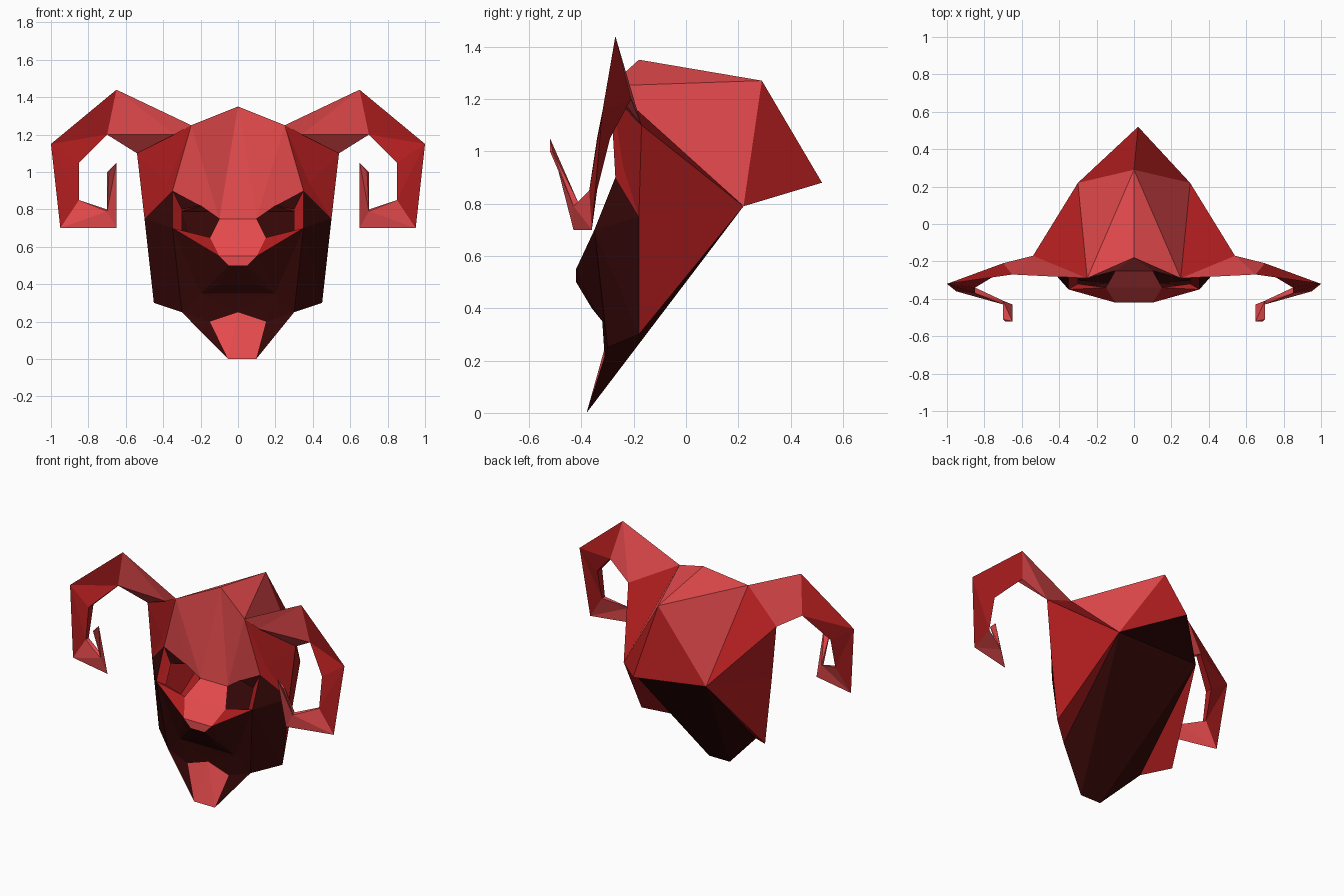
import bpy, bmesh
from mathutils import Vector

cube = bpy.data.objects.get("Cube")
if cube:
    bpy.data.objects.remove(cube)


def material(name, rgb):
    m = bpy.data.materials.new(name)
    m.use_nodes = True
    m.diffuse_color = (*rgb, 1)
    m.node_tree.nodes["Principled BSDF"].inputs["Base Color"].default_value = (*rgb, 1)
    return m


MATERIALS = [material("light_red", (.8, .07, .075)),
             material("red", (.42, .012, .013)),
             material("dark_red", (.034, .002, .002))]
LIGHT, RED, DARK = range(3)


def finish(name, bm):
    bmesh.ops.triangulate(bm, faces=bm.faces[:])
    bmesh.ops.recalc_face_normals(bm, faces=bm.faces[:])
    mesh = bpy.data.meshes.new(name)
    bm.to_mesh(mesh)
    bm.free()
    for m in MATERIALS:
        mesh.materials.append(m)
    obj = bpy.data.objects.new(name, mesh)
    bpy.context.collection.objects.link(obj)
    return obj


# Landmarks of one half of the head, in hundredths
POINTS = dict(
    crown=(0, -18, 135), back_top=(0, 29, 127), tip=(0, 52, 88),
    temple=(30, 22, 79), horn_root=(25, -29, 125), corner=(54, -17, 110),
    brow_side=(38, -24, 94), brow=(35, -27, 90), side=(50, -18, 75),
    bridge=(10, -25, 75), nostril=(15, -34, 65), nose=(10, -42, 55), lip=(5, -42, 50),
    lid=(20, -26, 82), lid_out=(30, -27, 80), eye_out=(30, -32, 68),
    cheek=(35, -35, 70), mouth=(20, -32, 35), philtrum=(10, -36, 40),
    jaw=(30, -30, 25), jaw_out=(45, -18, 30),
    chin_top=(15, -31, 20), chin_mid=(0, -31, 25), chin=(7.5, -38, 0))

# Panels by colour; a leading dash means the point on the opposite half.
# The eyes are left open between bridge, lids, eye_out and nostril.
PANELS = {
    LIGHT: ["crown back_top horn_root", "horn_root back_top temple",
            "crown bridge -bridge", "crown horn_root bridge",
            "horn_root brow lid", "horn_root lid bridge",
            "bridge -bridge -nostril nostril", "nostril -nostril -nose nose",
            "nose -nose -lip lip", "chin_top chin_mid -chin_top -chin chin"],
    RED: ["horn_root corner temple", "back_top tip temple",
          "corner temple side", "side temple jaw_out", "temple jaw_out jaw",
          "horn_root brow_side corner", "horn_root brow brow_side",
          "brow_side brow side", "brow_side side corner",
          "brow cheek eye_out lid_out", "nostril eye_out cheek", "nostril cheek nose"],
    DARK: ["brow lid_out lid", "side brow cheek",
           "cheek nose mouth", "nose lip mouth", "cheek mouth jaw",
           "cheek jaw jaw_out", "cheek jaw_out side",
           "lip -lip -philtrum philtrum", "lip mouth philtrum",
           "philtrum -philtrum -mouth mouth", "mouth chin_top jaw",
           "mouth -mouth -chin_top chin_mid chin_top",
           "jaw chin_top chin", "temple jaw chin",
           "temple chin -chin -temple", "temple -temple tip"]}

# Head, mirrored panel by panel
bm = bmesh.new()
verts = {}


def vertex(name, side):
    if name.startswith("-"):
        name, side = name[1:], -side
    x, y, z = POINTS[name]
    key = (name, side if x else 0)
    if key not in verts:
        verts[key] = bm.verts.new(Vector((x * side, y, z)) / 100)
    return verts[key]


for colour, panels in PANELS.items():
    for panel in panels:
        for side in (1, -1):
            corners = [vertex(n, side) for n in panel.split()]
            if not any(set(f.verts) == set(corners) for f in bm.faces):
                bm.faces.new(corners).material_index = colour
# The chin and the back tip sit slightly off centre
for v in bm.verts:
    if v.co.z < .01 or v.co.y > .5:
        v.co.x += .022
finish("head", bm)

# Curled horns: triangular rings (outer, back, front), in hundredths
RINGS = [((25, -29, 125), (54, -17, 110), (34, -27, 120)),
         ((65, -27, 144), (70, -21, 120), (70, -25, 120)),
         ((100, -32, 115), (85, -29, 105), (85, -34, 105)),
         ((95, -36, 70), (85, -34, 85), (85, -37, 85)),
         ((65, -43, 70), (70, -41, 80), (70, -43, 79)),
         ((65, -52, 105), (70, -51, 100), (69, -52, 100))]
SEGMENT_COLOURS = (LIGHT, RED, RED, LIGHT, LIGHT)


def horn(name, side):
    bm = bmesh.new()
    rings = [[bm.verts.new(Vector((x * side, y, z)) / 100) for x, y, z in ring]
             for ring in RINGS]
    for a, b, colour in zip(rings, rings[1:], SEGMENT_COLOURS):
        for i in range(3):
            j = (i + 1) % 3
            bm.faces.new((a[i], a[j], b[j], b[i])).material_index = colour
    for end in (rings[0], rings[-1]):
        bm.faces.new(end).material_index = LIGHT
    finish(name, bm)


horn("left_horn", 1)
horn("right_horn", -1)
